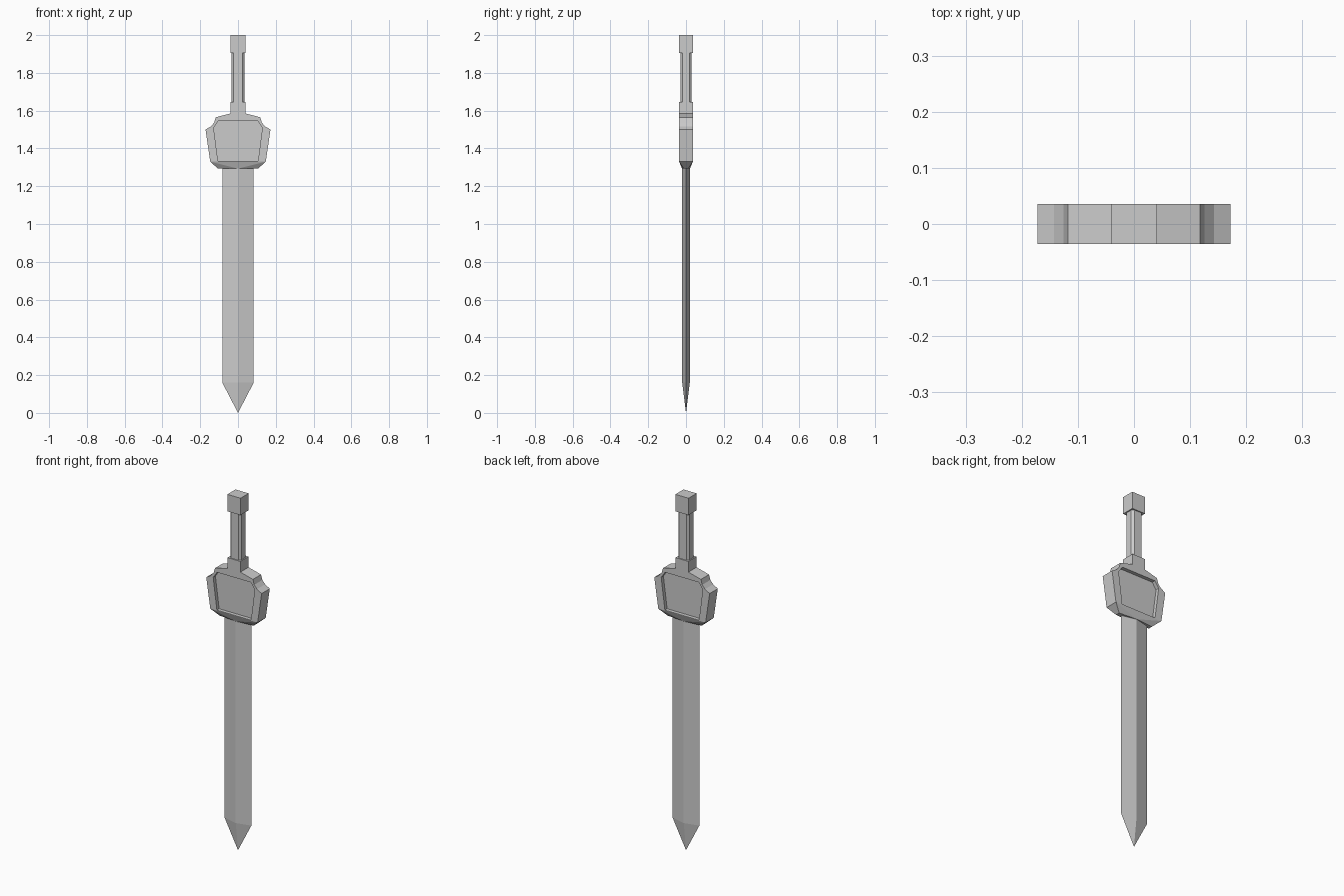
import bpy, bmesh
from mathutils import Vector

cube = bpy.data.objects.get("Cube")
if cube:
    bpy.data.objects.remove(cube, do_unlink=True)

steel = bpy.data.materials.new("grey steel")
steel.use_nodes = True
steel.diffuse_color = (0.6, 0.6, 0.6, 1)
steel.node_tree.nodes["Principled BSDF"].inputs["Base Color"].default_value = (0.6, 0.6, 0.6, 1)


def make_object(name, bm):
    bmesh.ops.recalc_face_normals(bm, faces=bm.faces)
    mesh = bpy.data.meshes.new(name)
    bm.to_mesh(mesh)
    bm.free()
    mesh.materials.append(steel)
    obj = bpy.data.objects.new(name, mesh)
    bpy.context.collection.objects.link(obj)
    return obj


def mirrored(half):
    """Closed outline from its +x half, listed top to bottom."""
    return half + [(-x, z) for x, z in reversed(half)]


def loft(name, rings):
    """Solid through rings of equal length."""
    bm = bmesh.new()
    loops = [[bm.verts.new(p) for p in ring] for ring in rings]
    n = len(loops[0])
    for a, b in zip(loops, loops[1:]):
        for i in range(n):
            j = (i + 1) % n
            bm.faces.new((a[i], a[j], b[j], b[i]))
    bm.faces.new(loops[0])
    bm.faces.new(loops[-1])
    return make_object(name, bm)


def plate(name, outline, y0, y1):
    """Front outline extruded along y."""
    return loft(name, [[(x, y, z) for x, z in outline] for y in (y0, y1)])


def block(name, x, y, z0, z1, cut=0):
    """Upright block, with chamfered corners if cut is set."""
    if cut:
        ring = [(x, y - cut), (x - cut, y), (cut - x, y), (-x, y - cut),
                (-x, cut - y), (cut - x, -y), (x - cut, -y), (x, cut - y)]
    else:
        ring = [(x, y), (-x, y), (-x, -y), (x, -y)]
    return loft(name, [[(px, py, z) for px, py in ring] for z in (z0, z1)])


DEPTH = 0.036
TAPER_TOP, TAPER_LOW = 1.33, 1.293

# Pommel and grip
block("pommel", 0.041, DEPTH, 1.905, 2.0)
block("grip", 0.034, 0.03, 1.64, 1.91, 0.011)

# Guard with collar, panels recessed on both faces
guard = plate("guard", mirrored([
    (0.04, 1.645), (0.04, 1.585), (0.118, 1.565), (0.126, 1.537),
    (0.143, 1.517), (0.172, 1.5), (0.147, TAPER_TOP)]), -DEPTH, DEPTH)
panel = mirrored([(0.105, 1.545), (0.129, 1.51), (0.106, TAPER_TOP + 0.003)])
for side in (-1, 1):
    cutter = plate("panel_cutter", panel, side * 0.016, side * 0.08)
    cutter.hide_render = True
    cutter.hide_set(True)
    mod = guard.modifiers.new("recess", "BOOLEAN")
    mod.operation = "DIFFERENCE"
    mod.solver = "EXACT"
    mod.object = cutter
bpy.context.view_layer.update()
result = bpy.data.meshes.new_from_object(
    guard.evaluated_get(bpy.context.evaluated_depsgraph_get()))
guard.modifiers.clear()
guard.data = result
for obj in [o for o in bpy.data.objects if o.name.startswith("panel_cutter")]:
    bpy.data.objects.remove(obj, do_unlink=True)

# Faceted throat narrowing from the guard to the blade
bm = bmesh.new()
points = []
for s in (-1, 1):
    points += [(s * 0.147, t * DEPTH, TAPER_TOP) for t in (-1, 1)]
    points += [(s * 0.106, t * DEPTH, TAPER_TOP) for t in (-1, 1)]
    points += [(s * 0.106, t * 0.012, TAPER_LOW) for t in (-1, 1)]
    points.append((0, s * 0.021, TAPER_LOW))
verts = [bm.verts.new(p) for p in points]
bmesh.ops.convex_hull(bm, input=verts)
make_object("guard_throat", bm)

# Diamond section blade ending in a point
bm = bmesh.new()
section = [Vector((0.083, 0, 0)), Vector((0, 0.02, 0)),
           Vector((-0.083, 0, 0)), Vector((0, -0.02, 0))]
top, low = [[bm.verts.new(p + Vector((0, 0, z))) for p in section] for z in (1.3, 0.16)]
tip = bm.verts.new((0, 0, 0))
bm.faces.new(top)
for i in range(4):
    j = (i + 1) % 4
    bm.faces.new((top[i], top[j], low[j], low[i]))
    bm.faces.new((low[i], low[j], tip))
make_object("blade", bm)
